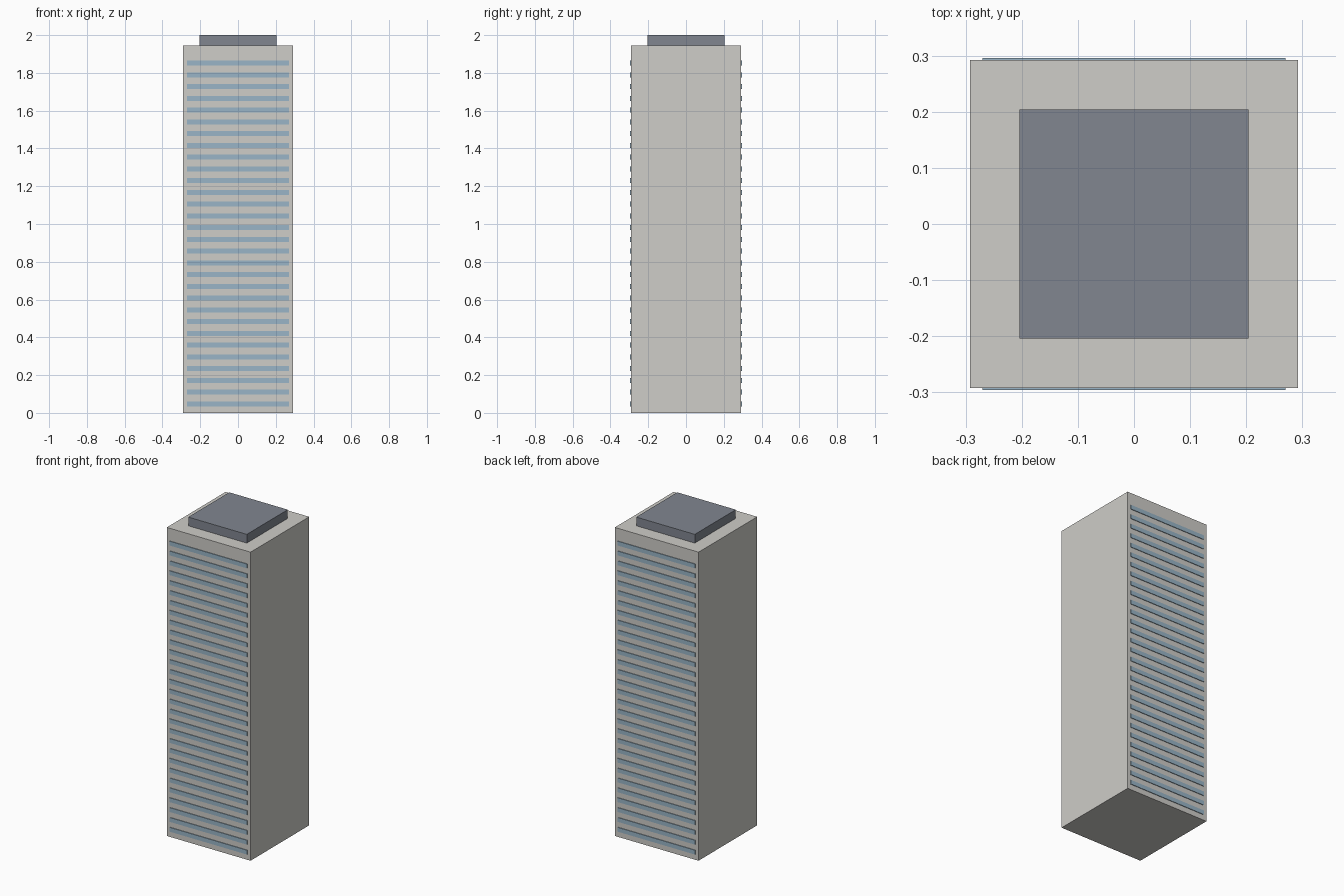
import bpy

if "Cube" in bpy.data.objects:
    bpy.data.objects.remove(bpy.data.objects["Cube"])

FLOORS = 30
FIRST_Z, PITCH = 0.048, 0.0622


def material(name, color):
    mat = bpy.data.materials.new(name)
    mat.diffuse_color = color
    mat.use_nodes = True
    mat.node_tree.nodes["Principled BSDF"].inputs["Base Color"].default_value = mat.diffuse_color
    return mat


def box(name, lo, hi, mat):
    bpy.ops.mesh.primitive_cube_add(size=1, location=[(a + b) / 2 for a, b in zip(lo, hi)])
    obj = bpy.context.object
    obj.name = name
    obj.scale = [b - a for a, b in zip(lo, hi)]
    bpy.ops.object.transform_apply(location=False, rotation=False, scale=True)
    obj.data.materials.append(mat)
    return obj


concrete = material("concrete", (0.62, 0.61, 0.58, 1))
glass = material("glass", (0.32, 0.46, 0.57, 1))
roofing = material("roofing", (0.22, 0.24, 0.28, 1))

# Main tower and rooftop plant room
box("tower_body", (-0.292, -0.292, 0), (0.292, 0.292, 1.945), concrete)
box("roof_plant_room", (-0.204, -0.204, 1.945), (0.204, 0.204, 2.0), roofing)

# Slightly raised window bands on the front and back, one per floor
for side, y in (("front", -0.292), ("back", 0.292)):
    band = box(f"{side}_window_bands", (-0.27, y - 0.004, FIRST_Z - 0.0135),
               (0.27, y + 0.004, FIRST_Z + 0.0135), glass)
    arr = band.modifiers.new("floors", 'ARRAY')
    arr.count = FLOORS
    arr.use_relative_offset = False
    arr.use_constant_offset = True
    arr.constant_offset_displace = (0, 0, PITCH)
